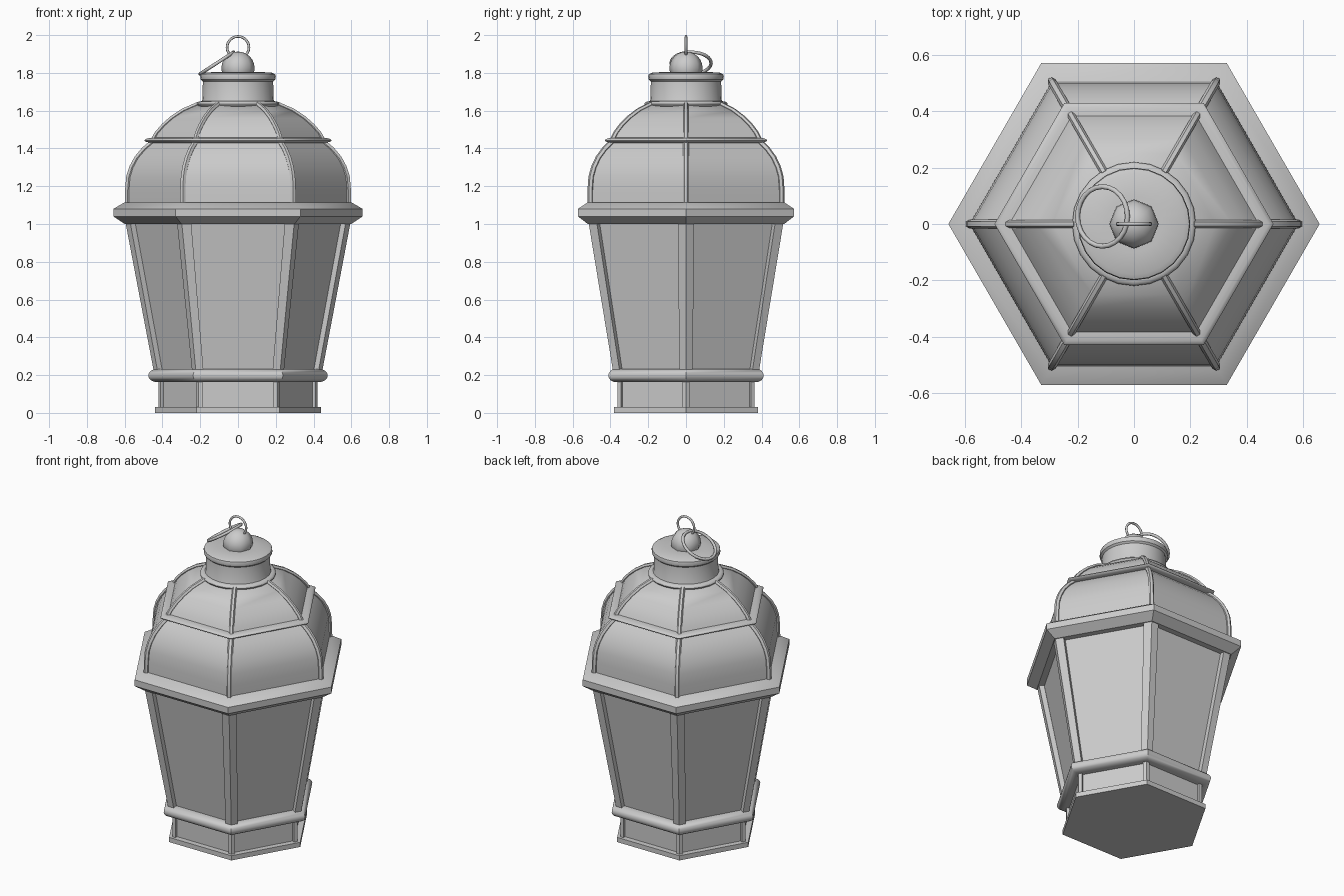
import bpy, bmesh, math
from mathutils import Vector

cube = bpy.data.objects.get("Cube")
if cube:
    bpy.data.objects.remove(cube, do_unlink=True)

GREY = (0.6, 0.6, 0.6, 1)
metal = bpy.data.materials.new("grey metal")
metal.use_nodes = True
metal.diffuse_color = GREY
metal.node_tree.nodes["Principled BSDF"].inputs["Base Color"].default_value = GREY


def finish(obj, angle=35):
    obj.data.materials.clear()
    obj.data.materials.append(metal)
    bpy.ops.object.select_all(action='DESELECT')
    obj.select_set(True)
    bpy.context.view_layer.objects.active = obj
    bpy.ops.object.shade_smooth_by_angle(angle=math.radians(angle))
    return obj


def from_bmesh(name, bm, angle=35):
    bmesh.ops.recalc_face_normals(bm, faces=bm.faces)
    mesh = bpy.data.meshes.new(name)
    bm.to_mesh(mesh)
    bm.free()
    obj = bpy.data.objects.new(name, mesh)
    bpy.context.collection.objects.link(obj)
    return finish(obj, angle)


def loft(bm, rings):
    """Skin a stack of equal point loops and cap both ends."""
    loops = [[bm.verts.new(p) for p in ring] for ring in rings]
    n = len(loops[0])
    for low, high in zip(loops, loops[1:]):
        for i in range(n):
            j = (i + 1) % n
            bm.faces.new((low[i], low[j], high[j], high[i]))
    bm.faces.new(loops[0][::-1])
    bm.faces.new(loops[-1])


def polar(r, a, z):
    return Vector((r * math.cos(a), r * math.sin(a), z))


def turned(name, profile, sides=6):
    """Stack of regular polygons from (corner radius, height) pairs."""
    bm = bmesh.new()
    loft(bm, [[polar(r, math.tau * i / sides, z) for i in range(sides)]
              for r, z in profile])
    return from_bmesh(name, bm)


def corner_posts(name, ends, depth):
    """Six kite-section posts; ends hold (corner radius, height, width)."""
    bm = bmesh.new()
    for k in range(6):
        a = k * math.pi / 3
        rings = []
        for r, z, w in ends:
            tip = polar(r, a, z)
            left = (polar(r, a + math.pi / 3, z) - tip).normalized()
            right = (polar(r, a - math.pi / 3, z) - tip).normalized()
            left_in = left * w - polar(depth, a + math.pi / 6, 0)
            right_in = right * w - polar(depth, a - math.pi / 6, 0)
            rings.append([tip, tip + left * w, tip + left_in,
                          tip + right_in, tip + right * w])
        loft(bm, rings)
    return from_bmesh(name, bm)


def ribs(name, profile, radius):
    """Round bars following the dome corners."""
    curve = bpy.data.curves.new(name, 'CURVE')
    curve.dimensions = '3D'
    curve.bevel_depth = radius
    curve.bevel_resolution = 1
    curve.use_fill_caps = True
    for k in range(6):
        spline = curve.splines.new('POLY')
        spline.points.add(len(profile) - 1)
        for point, (r, z) in zip(spline.points, profile):
            point.co = (*polar(r, k * math.pi / 3, z), 1)
    obj = bpy.data.objects.new(name, curve)
    bpy.context.collection.objects.link(obj)
    bpy.ops.object.select_all(action='DESELECT')
    obj.select_set(True)
    bpy.context.view_layer.objects.active = obj
    bpy.ops.object.convert(target='MESH')
    return finish(bpy.context.object, 50)


def bead(name, r, z, out, half, sides=6):
    """Half-round moulding around the body."""
    arc = [math.pi * (i / 8 - 0.5) for i in range(9)]
    return turned(name, [(r + out * math.cos(t), z + half * math.sin(t))
                         for t in arc], sides)


def wire_ring(name, centre, rotation, major, minor):
    bpy.ops.mesh.primitive_torus_add(location=centre, rotation=rotation,
                                     major_radius=major, minor_radius=minor,
                                     major_segments=24, minor_segments=8)
    obj = bpy.context.object
    obj.name = name
    return finish(obj, 60)


# Foot
turned("base_plate", [(0.44, 0), (0.44, 0.03)])
turned("base_panels", [(0.40, 0.03), (0.40, 0.19)])
corner_posts("base_posts", [(0.42, 0.03, 0.022), (0.42, 0.19, 0.022)], 0.02)
bead("base_moulding", 0.43, 0.198, 0.045, 0.035)

# Tapered lantern body
turned("glass_panels", [(0.408, 0.2), (0.56, 1.01)])
corner_posts("body_posts", [(0.442, 0.2, 0.04), (0.596, 1.01, 0.05)], 0.03)

# Eave
turned("eave", [(0.60, 1.0), (0.66, 1.04), (0.66, 1.08), (0.60, 1.115)])

# Two-tier dome
lower = [(0.585, 1.11), (0.584, 1.18), (0.578, 1.25), (0.562, 1.30),
         (0.535, 1.35), (0.497, 1.395), (0.45, 1.435)]
upper = [(0.45, 1.445), (0.43, 1.48), (0.395, 1.52), (0.35, 1.56),
         (0.29, 1.60), (0.21, 1.635)]
turned("lower_dome", lower)
turned("upper_dome", upper)
ribs("lower_ribs", lower, 0.016)
ribs("upper_ribs", upper, 0.014)
bead("dome_moulding", 0.44, 1.443, 0.056, 0.014)

# Neck and cap
bead("neck_collar", 0.195, 1.635, 0.025, 0.015, 24)
turned("neck", [(0.20, 1.63), (0.188, 1.66), (0.186, 1.77)], 24)
turned("cap", [(0.186, 1.755), (0.197, 1.765), (0.20, 1.78), (0.197, 1.793),
               (0.18, 1.801), (0.1, 1.806)], 24)

# Finial ball and hanging rings
bpy.ops.mesh.primitive_uv_sphere_add(segments=8, ring_count=12, radius=0.088,
                                     location=(0, 0, 1.825))
bpy.context.object.name = "finial_ball"
finish(bpy.context.object, 60)
wire_ring("fixed_ring", (0, 0, 1.935), (math.pi / 2, 0, 0), 0.058, 0.007)
wire_ring("loose_ring", (-0.112, 0.027, 1.852), (0, -math.radians(33), 0),
          0.106, 0.009)
